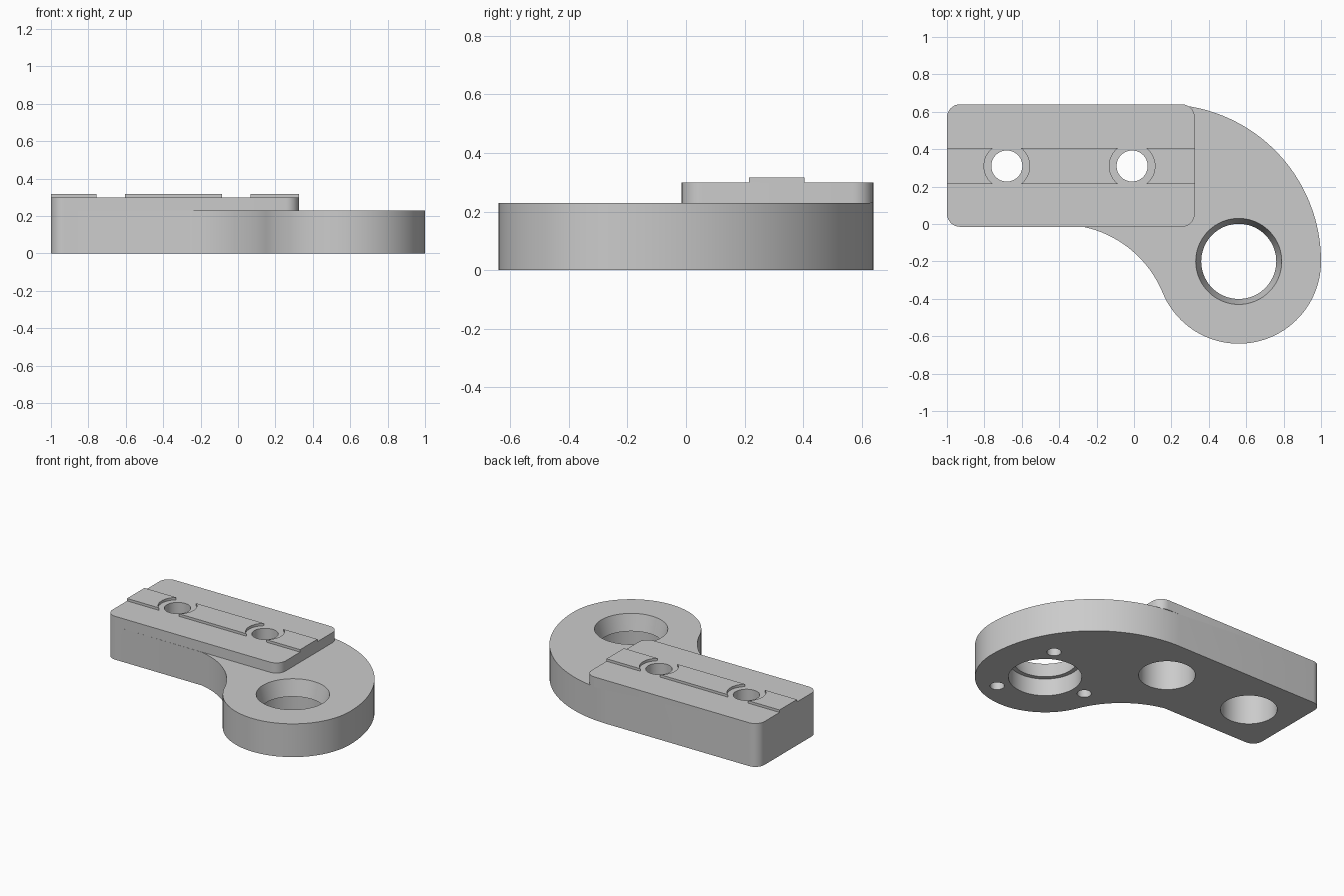
import bpy
import bmesh
from math import radians, cos, sin

if "Cube" in bpy.data.objects:
    bpy.data.objects.remove(bpy.data.objects["Cube"])

GREY = (0.6, 0.6, 0.6, 1)
grey = bpy.data.materials.new("plain grey")
grey.use_nodes = True
grey.diffuse_color = GREY
grey.node_tree.nodes["Principled BSDF"].inputs["Base Color"].default_value = GREY

# Main sizes
BASE_TOP, DECK_TOP, RIB_TOP = 0.23, 0.30, 0.317
LEFT, RIGHT, FRONT, BACK = -1.0, 0.325, -0.015, 0.64
CORNER = 0.07
RING = (0.56, -0.2)
BOLTS = [(-0.68, 0.31), (-0.01, 0.31)]


def arc(center, r, start, end, n):
    """Points along an arc, angles in degrees."""
    angles = [radians(start + (end - start) * i / n) for i in range(n + 1)]
    return [(center[0] + r * cos(a), center[1] + r * sin(a)) for a in angles]


def finish(name, bm):
    bmesh.ops.recalc_face_normals(bm, faces=bm.faces)
    mesh = bpy.data.meshes.new(name)
    bm.to_mesh(mesh)
    bm.free()
    mesh.materials.append(grey)
    obj = bpy.data.objects.new(name, mesh)
    bpy.context.collection.objects.link(obj)
    return obj


def prism(name, outline, z0, z1):
    bm = bmesh.new()
    face = bm.faces.new([bm.verts.new((x, y, z0)) for x, y in outline])
    top = bmesh.ops.extrude_face_region(bm, geom=[face], use_keep_orig=True)["geom"]
    verts = [v for v in top if isinstance(v, bmesh.types.BMVert)]
    bmesh.ops.translate(bm, vec=(0, 0, z1 - z0), verts=verts)
    return finish(name, bm)


def cone(name, center, r0, r1, z0, z1, sides=72):
    bm = bmesh.new()
    bmesh.ops.create_cone(bm, cap_ends=True, segments=sides,
                          radius1=r0, radius2=r1, depth=z1 - z0)
    bmesh.ops.translate(bm, vec=(*center, (z0 + z1) / 2), verts=bm.verts)
    return finish(name, bm)


def boolean(target, tool, operation="DIFFERENCE"):
    mod = target.modifiers.new("boolean", "BOOLEAN")
    mod.operation, mod.solver, mod.object = operation, "EXACT", tool
    bpy.context.view_layer.objects.active = target
    bpy.ops.object.modifier_apply(modifier=mod.name)
    bpy.data.objects.remove(tool)


def smooth(obj):
    bpy.ops.object.select_all(action="DESELECT")
    obj.select_set(True)
    bpy.context.view_layer.objects.active = obj
    bpy.ops.object.shade_smooth_by_angle(angle=radians(30))


# Rounded corners shared by the base and the deck
left_corners = (arc((LEFT + CORNER, BACK - CORNER), CORNER, 90, 180, 8)
                + arc((LEFT + CORNER, FRONT + CORNER), CORNER, 180, 270, 8))
right_corners = (arc((RIGHT - CORNER, FRONT + CORNER), CORNER, 270, 360, 8)
                 + arc((RIGHT - CORNER, BACK - CORNER), CORNER, 0, 90, 8))

# Curved base: arm, inner sweep, ring end, outer sweep
blend = 22.4
reach = 0.44 + 0.59
inner = (RING[0] - reach * cos(radians(blend)), RING[1] - reach * sin(radians(blend)))
outline = (left_corners
           + arc(inner, 0.59, 77.5, blend, 20)
           + arc(RING, 0.44, 180 + blend, 360, 48)[1:]
           + arc((0.16, -0.2), 0.84, 0, 90, 40)[1:])
body = prism("bracket_body", outline, 0, BASE_TOP)

# Raised deck
boolean(body, prism("deck", left_corners + right_corners, BASE_TOP, DECK_TOP), "UNION")

# Ring bore: tapered from above, stepped from below
boolean(body, cone("bore_taper", RING, 0.198, 0.23, 0.11, BASE_TOP))
boolean(body, cone("bore_step", RING, 0.23, 0.23, -0.1, 0.12))

# Three blind holes around the bore
for spot in arc(RING, 0.32, 60, 300, 2):
    boolean(body, cone("blind_hole", spot, 0.045, 0.045, -0.1, 0.13, 32))

# Bolt holes with wide counterbores underneath
for spot in BOLTS:
    boolean(body, cone("bolt_hole", spot, 0.083, 0.083, -0.1, 0.5))
    boolean(body, cone("counterbore", spot, 0.178, 0.178, -0.1, 0.21))
smooth(body)

# Locating rib, interrupted around the bolt holes
rib = prism("locating_rib", [(LEFT, 0.215), (RIGHT, 0.215), (RIGHT, 0.405), (LEFT, 0.405)],
            DECK_TOP, RIB_TOP)
for spot in BOLTS:
    boolean(rib, cone("rib_gap", spot, 0.122, 0.122, 0.2, 0.5))
smooth(rib)
